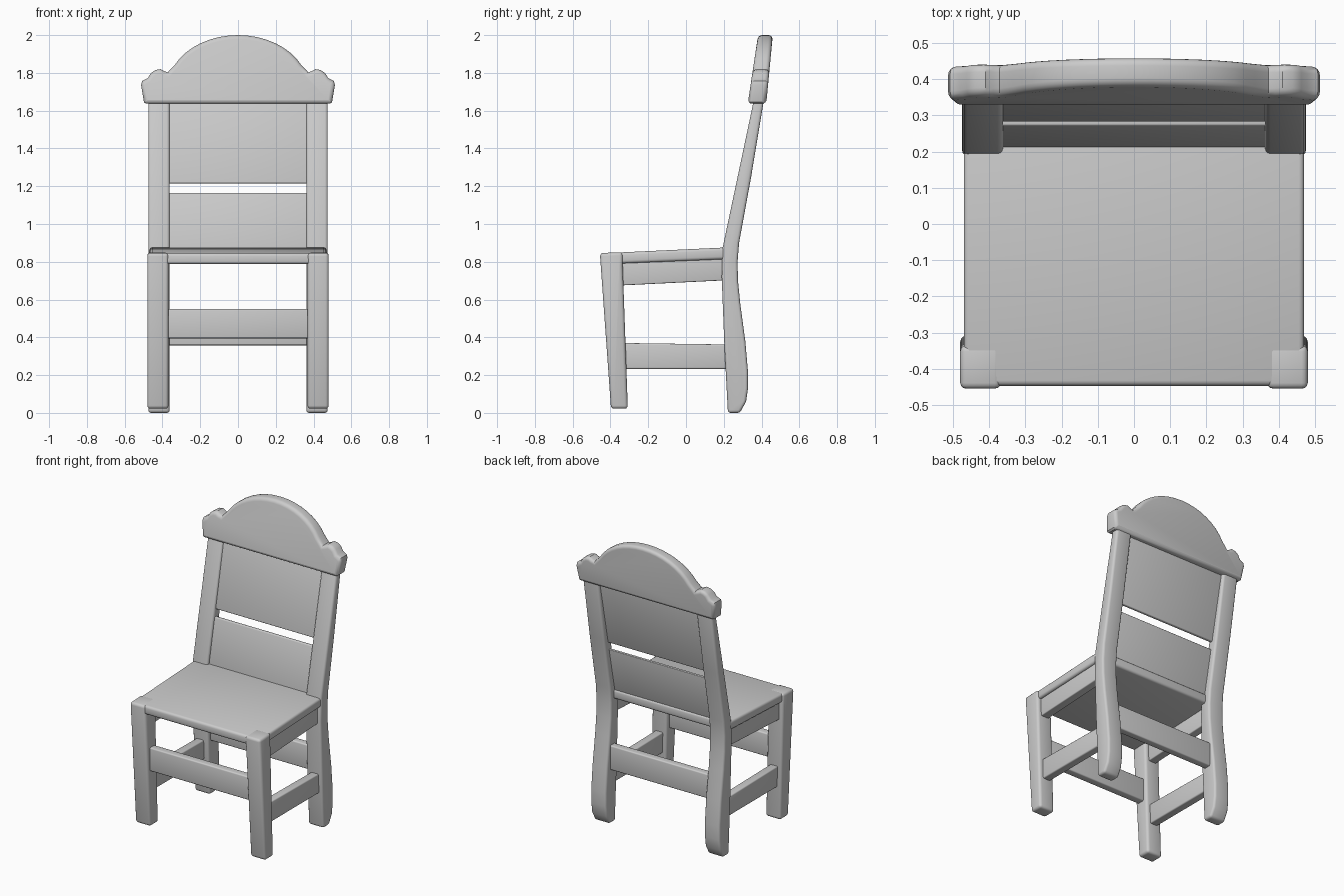
import bpy, bmesh, math

if "Cube" in bpy.data.objects:
    bpy.data.objects.remove(bpy.data.objects["Cube"])


def solid(name, loop_a, loop_b, bevel, caps_only=False, segments=3):
    """Bridge two matching outlines into a closed solid with rounded edges."""
    bm = bmesh.new()
    a = [bm.verts.new(p) for p in loop_a]
    b = [bm.verts.new(p) for p in loop_b]
    n = len(a)
    bm.faces.new(a)
    bm.faces.new(b[::-1])
    for i in range(n):
        j = (i + 1) % n
        bm.faces.new((a[j], a[i], b[i], b[j]))
    bmesh.ops.recalc_face_normals(bm, faces=bm.faces)
    if caps_only:
        rims = set(a), set(b)
        edges = [e for e in bm.edges if any(set(e.verts) <= r for r in rims)]
    else:
        edges = [e for e in bm.edges if e.calc_face_angle(0) > math.radians(35)]
    bmesh.ops.bevel(bm, geom=edges, offset=bevel, segments=segments,
                    profile=0.5, affect='EDGES', clamp_overlap=not caps_only)
    bmesh.ops.recalc_face_normals(bm, faces=bm.faces)
    mesh = bpy.data.meshes.new(name)
    bm.to_mesh(mesh)
    bm.free()
    obj = bpy.data.objects.new(name, mesh)
    bpy.context.collection.objects.link(obj)
    bpy.ops.object.select_all(action='DESELECT')
    obj.select_set(True)
    bpy.context.view_layer.objects.active = obj
    bpy.ops.object.shade_smooth_by_angle(angle=math.radians(35))
    return obj


def side_part(name, profile, x0, x1, bevel):
    """Extrude a (y, z) side profile between two x positions."""
    return solid(name, [(x0, y, z) for y, z in profile],
                 [(x1, y, z) for y, z in profile], bevel)


def box_profile(y0, y1, z0, z1):
    return [(y0, z0), (y1, z0), (y1, z1), (y0, z1)]


# Side profiles (y, z)
front_leg = [(-0.397, 0.022), (-0.308, 0.022), (-0.335, 0.78),
             (-0.335, 0.851), (-0.456, 0.846)]
back_leg = [(0.222, 0.0), (0.285, 0.0), (0.318, 0.06), (0.328, 0.13),
            (0.328, 0.22), (0.314, 0.38), (0.287, 0.58), (0.275, 0.70),
            (0.273, 0.80), (0.281, 0.90), (0.345, 1.25), (0.413, 1.66),
            (0.36, 1.66), (0.193, 0.87), (0.189, 0.72), (0.203, 0.36)]
apron = [(-0.36, 0.674), (0.21, 0.702), (0.21, 0.83), (-0.36, 0.81)]
side_rail = [(-0.34, 0.233), (0.23, 0.233), (0.23, 0.362), (-0.34, 0.370)]

# Legs and side rails, both sides
for side, s in (("left", -1), ("right", 1)):
    side_part(f"front_leg_{side}", front_leg, s * 0.368, s * 0.48, 0.017)
    side_part(f"back_leg_{side}", back_leg, s * 0.362, s * 0.475, 0.015)
    side_part(f"seat_apron_{side}", apron, s * 0.395, s * 0.452, 0.006)
    side_part(f"side_stretcher_{side}", side_rail, s * 0.395, s * 0.45, 0.008)

# Seat, rising slightly to the back
seat = [(-0.447, 0.787), (0.24, 0.815), (0.24, 0.877), (-0.447, 0.845)]
side_part("seat", seat, -0.47, 0.47, 0.015)

# Cross stretchers
side_part("front_stretcher", box_profile(-0.402, -0.35, 0.395, 0.55), -0.39, 0.39, 0.008)
side_part("back_stretcher", box_profile(0.23, 0.28, 0.358, 0.52), -0.39, 0.39, 0.008)


# Leaning back slats
def slat(name, z0, z1):
    def y(z):
        return 0.212 + 0.203 * (z - 0.87)
    t = 0.02
    side_part(name, [(y(z0), z0), (y(z0) + t, z0), (y(z1) + t, z1), (y(z1), z1)],
              -0.385, 0.385, 0.005)


slat("lower_slat", 0.86, 1.165)
slat("upper_slat", 1.215, 1.66)

# Crest rail: arched outline with a rounded ear at each end, leaning back
half = [(0.488, 1.637), (0.498, 1.645), (0.513, 1.735), (0.508, 1.757),
        (0.478, 1.772), (0.462, 1.798), (0.438, 1.815), (0.41, 1.82),
        (0.388, 1.808), (0.372, 1.803)]
half += [(0.372 * math.sin(t), 1.72 + 0.28 * math.cos(t))
         for t in [math.radians(a) for a in (64, 56, 48, 40, 32, 24, 16, 8)]]
outline = half + [(0, 2.0)] + [(-x, z) for x, z in reversed(half)]
solid("crest_rail",
      [(x, 0.327 + 0.15 * (z - 1.637), z) for x, z in outline],
      [(x, 0.425 + 0.095 * (z - 1.637), z) for x, z in outline],
      0.022, caps_only=True, segments=4)
